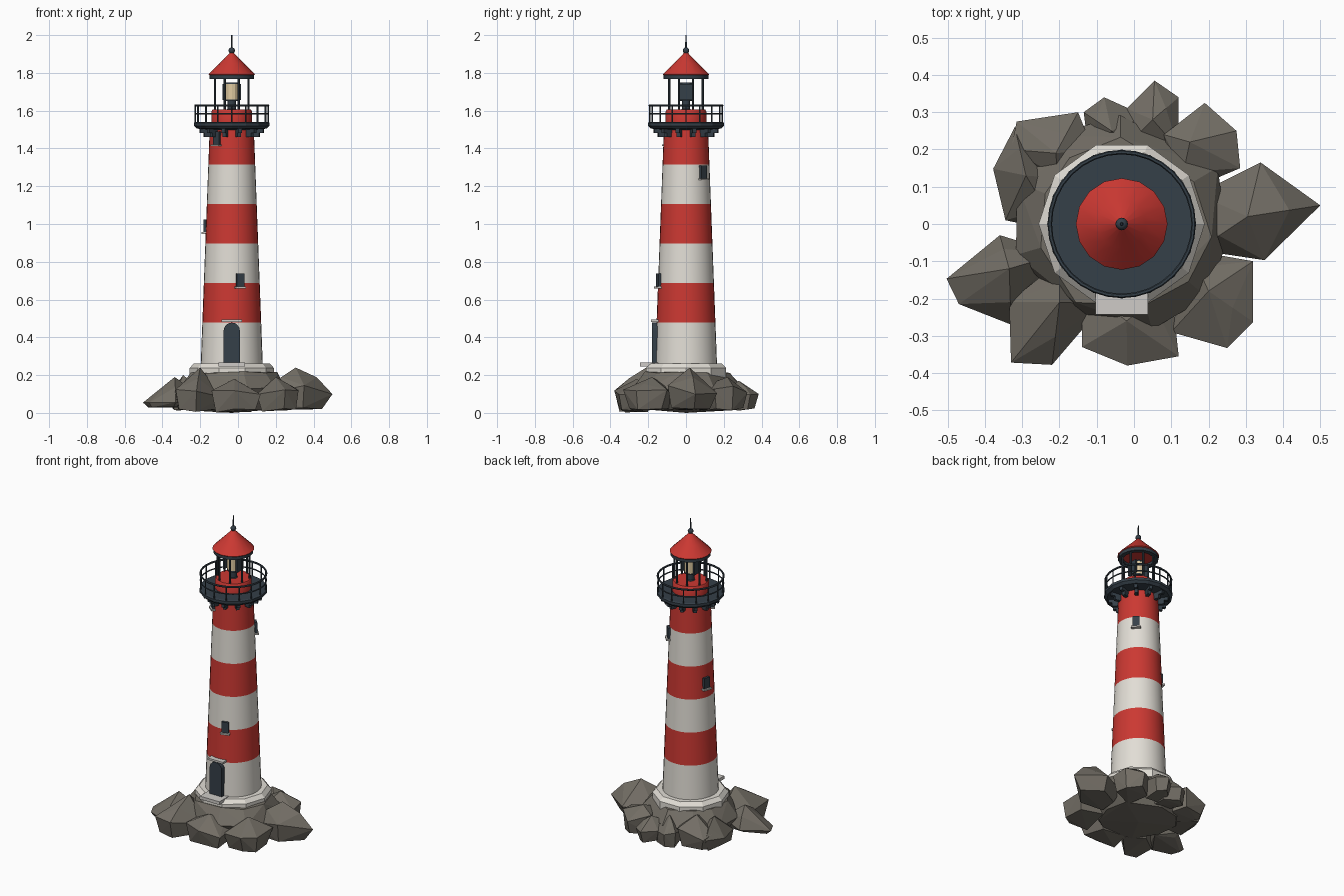
import bpy, bmesh, math, random
from mathutils import Vector, Matrix

if "Cube" in bpy.data.objects:
    bpy.data.objects.remove(bpy.data.objects["Cube"])

random.seed(4)
CX = -0.033  # tower axis
TAU = math.tau


def material(name, rgb):
    m = bpy.data.materials.new(name)
    m.diffuse_color = (*rgb, 1)
    m.use_nodes = True
    m.node_tree.nodes["Principled BSDF"].inputs["Base Color"].default_value = m.diffuse_color
    return m


RED = material("red_paint", (0.6, 0.04, 0.032))
WHITE = material("white_paint", (0.76, 0.73, 0.67))
DARK = material("dark_iron", (0.035, 0.05, 0.065))
ROCK = material("rock", (0.17, 0.155, 0.13))
STONE = material("pale_stone", (0.62, 0.6, 0.57))
LENS = material("lens", (0.75, 0.6, 0.36))


def finish(name, bm, mat, smooth=False):
    bmesh.ops.remove_doubles(bm, verts=bm.verts, dist=1e-5)
    bmesh.ops.recalc_face_normals(bm, faces=bm.faces)
    me = bpy.data.meshes.new(name)
    bm.to_mesh(me)
    bm.free()
    me.materials.append(mat)
    ob = bpy.data.objects.new(name, me)
    bpy.context.collection.objects.link(ob)
    if smooth:
        bpy.ops.object.select_all(action='DESELECT')
        ob.select_set(True)
        bpy.context.view_layer.objects.active = ob
        bpy.ops.object.shade_smooth_by_angle(angle=math.radians(35))
    return ob


def lathe(name, profile, mat, segs=32, smooth=True, centre=(CX, 0), closed=False):
    """Turn a (radius, z) profile about a vertical axis."""
    bm = bmesh.new()
    rings = [[bm.verts.new((centre[0] + r * math.cos(TAU * i / segs),
                            centre[1] + r * math.sin(TAU * i / segs), z))
              for i in range(segs)] for r, z in profile]
    pairs = list(zip(rings, rings[1:])) + ([(rings[-1], rings[0])] if closed else [])
    for a, b in pairs:
        for i in range(segs):
            j = (i + 1) % segs
            bm.faces.new((a[i], a[j], b[j], b[i]))
    if not closed:
        bm.faces.new(rings[0])
        bm.faces.new(rings[-1])
    return finish(name, bm, mat, smooth)


def hull(name, pts, mat):
    bm = bmesh.new()
    for p in pts:
        bm.verts.new(p)
    res = bmesh.ops.convex_hull(bm, input=bm.verts)
    loose = [v for v in bm.verts if not v.link_faces]
    bmesh.ops.delete(bm, geom=loose, context='VERTS')
    return finish(name, bm, mat)


def box(name, radius, angle, z, size, mat):
    """Box placed around the tower; size = (radial, tangential, height)."""
    bm = bmesh.new()
    m = (Matrix.Translation((CX, 0, z)) @ Matrix.Rotation(math.radians(angle), 4, 'Z')
         @ Matrix.Translation((radius, 0, 0)) @ Matrix.Diagonal((*size, 1)))
    bmesh.ops.create_cube(bm, size=1, matrix=m)
    return finish(name, bm, mat)


def rod(name, radius, angle, z0, z1, thick, mat, segs=8):
    a = math.radians(angle)
    c = (CX + radius * math.cos(a), radius * math.sin(a))
    return lathe(name, [(thick, z0), (thick, z1)], mat, segs, True, c)


def ring(name, radius, z, thick, mat, segs=32):
    prof = [(radius + thick * math.cos(TAU * k / 6), z + thick * math.sin(TAU * k / 6)) for k in range(6)]
    return lathe(name, prof, mat, segs, True, closed=True)


def rock(name, outline, peak, mid=0.11, low=0.02):
    """Faceted boulder: plan outline, a peak point and a narrower foot."""
    n = len(outline)
    cx, cy = sum(p[0] for p in outline) / n, sum(p[1] for p in outline) / n
    pts = [peak]
    for x, y in outline:
        pts.append((x, y, mid + random.uniform(-0.03, 0.03)))
        s = random.uniform(0.7, 0.88)
        pts.append((cx + (x - cx) * s, cy + (y - cy) * s, low + random.uniform(-0.008, 0.012)))
    for i in range(n):  # shoulders between the outline and the peak
        x, y = outline[i]
        t = random.uniform(0.45, 0.6)
        if i % 2:
            pts.append((peak[0] + (x - peak[0]) * t, peak[1] + (y - peak[1]) * t,
                        peak[2] + (mid - peak[2]) * t * 0.75))
    hull(name, pts, ROCK)


# Rocks around the base
rock("rock_right", [(.34, .165), (.5, .05), (.35, -.097), (.17, -.07), (.17, .08)], (.305, .02, .24), .12)
rock("rock_back_right", [(.19, .325), (.275, .25), (.285, .15), (.12, .08), (.08, .24)], (.15, .22, .19), .12)
rock("rock_back", [(.055, .385), (.12, .34), (.12, .2), (-.03, .2), (-.02, .31)], (.05, .28, .17), .10)
rock("rock_back_small", [(-.08, .34), (-.135, .3), (-.12, .18), (.03, .18), (.03, .29)], (-.06, .25, .19), .11)
rock("rock_back_left", [(-.315, .275), (-.15, .30), (-.11, .2), (-.2, .08), (-.33, .2)], (-.21, .19, .21), .13)
rock("rock_left", [(-.378, .148), (-.32, .26), (-.17, .12), (-.2, -.02), (-.345, .01)], (-.29, .13, .2), .10)
rock("rock_far_left", [(-.503, -.147), (-.36, -.03), (-.2, -.08), (-.33, -.27), (-.47, -.215)], (-.335, -.12, .19), .07, .035)
rock("rock_front_left", [(-.33, -.372), (-.22, -.378), (-.08, -.215), (-.2, -.1), (-.335, -.21)], (-.2, -.21, .24), .1, .012)
rock("rock_front", [(-.018, -.38), (-.14, -.33), (-.14, -.17), (.1, -.17), (.12, -.355)], (-.02, -.26, .18), .09, .01)
rock("rock_front_right", [(.25, -.333), (.32, -.263), (.32, -.1), (.15, -.07), (.1, -.29)], (.2, -.18, .19), .1, .015)

# Rock core below the plinth
core = []
for i in range(9):
    a = TAU * i / 9 + random.uniform(-0.2, 0.2)
    for r, z in ((.22, .01), (.29, .12), (.235, .205)):
        r *= random.uniform(.92, 1.06)
        core.append((CX + r * math.cos(a), r * math.sin(a), z + random.uniform(0, .015)))
core.append((CX, 0, 0))
hull("rock_core", core, ROCK)

# Ten-sided plinth
lathe("plinth", [(.223, .12), (.223, .238), (.2, .262)], WHITE, 10, False)


# Striped tower
def tower_r(z):
    return .164 - (z - .262) * .038


bands = [.262, .478, .687, .896, 1.105, 1.314, 1.51]
for i, (a, b) in enumerate(zip(bands, bands[1:])):
    lathe(f"tower_band_{i + 1}", [(tower_r(a), a), (tower_r(b), b)], RED if i % 2 else WHITE)

# Door, lintel and step
arch = [(-.043, .262), (.043, .262)]
arch += [(.043 * math.cos(math.pi * k / 10), .435 + .043 * math.sin(math.pi * k / 10)) for k in range(11)]
hull("door", [(CX + x, y, z) for x, z in arch for y in (-.18, -.12)], DARK)
box("door_lintel", .155, -90, .488, (.06, .108, .012), STONE)
box("door_step", .19, -90, .256, (.105, .14, .02), STONE)

# Windows with sills, spiralling up the tower
for i, (ang, z) in enumerate([(-73, .702), (165, .99), (44, 1.275), (230, 1.455)]):
    r = tower_r(z)
    box(f"window_{i + 1}", r - .005, ang, z, (.035, .042, .07), DARK)
    box(f"window_sill_{i + 1}", r, ang, z - .038, (.045, .056, .01), STONE)

# Gallery deck, brackets and railing
lathe("gallery_deck", [(.11, 1.498), (.185, 1.505), (.2, 1.52), (.2, 1.536), (.19, 1.54), (.09, 1.54)], DARK, 16, False)
for i in range(12):
    box(f"gallery_bracket_{i}", .13, i * 30 + 15, 1.482, (.045, .02, .045), DARK)
    box(f"gallery_bracket_tip_{i}", .16, i * 30 + 15, 1.494, (.03, .02, .022), DARK)
for i in range(16):
    rod(f"railing_post_{i}", .193, i * 22.5, 1.53, 1.628, .0045, DARK, 6)
ring("railing_top", .193, 1.628, .006, DARK)
ring("railing_middle", .193, 1.583, .004, DARK)

# Lantern room
lathe("lantern_base", [(.108, 1.535), (.108, 1.595), (.102, 1.605)], RED, 16)
for i in range(8):
    rod(f"lantern_post_{i}", .096, i * 45 + 22.5, 1.6, 1.775, .006, DARK)
lathe("lantern_top_ring", [(.118, 1.768), (.118, 1.788), (.09, 1.788), (.09, 1.768)], DARK, 16, closed=True)

# Lamp
lathe("lamp_pedestal", [(.03, 1.6), (.022, 1.61), (.022, 1.655)], DARK, 12)
lathe("lamp_lens", [(.036, 1.655), (.036, 1.742)], LENS, 12, False)
lathe("lamp_foot", [(.038, 1.65), (.038, 1.658)], DARK, 12, False)
lathe("lamp_cap", [(.038, 1.74), (.038, 1.748)], DARK, 12, False)
for ang in (0, 180):
    box(f"lamp_shutter_{ang}", .045, ang, 1.698, (.01, .068, .085), DARK)

# Roof and finial
lathe("roof", [(.115, 1.785), (.123, 1.792), (.065, 1.85), (.008, 1.908)], RED, 16)
ball = [(.017 * math.sin(math.pi * k / 8), 1.918 - .017 * math.cos(math.pi * k / 8)) for k in range(1, 8)]
lathe("finial_ball", ball, DARK, 12)
lathe("finial_spike", [(.005, 1.925), (.003, 2.0)], DARK, 8)
